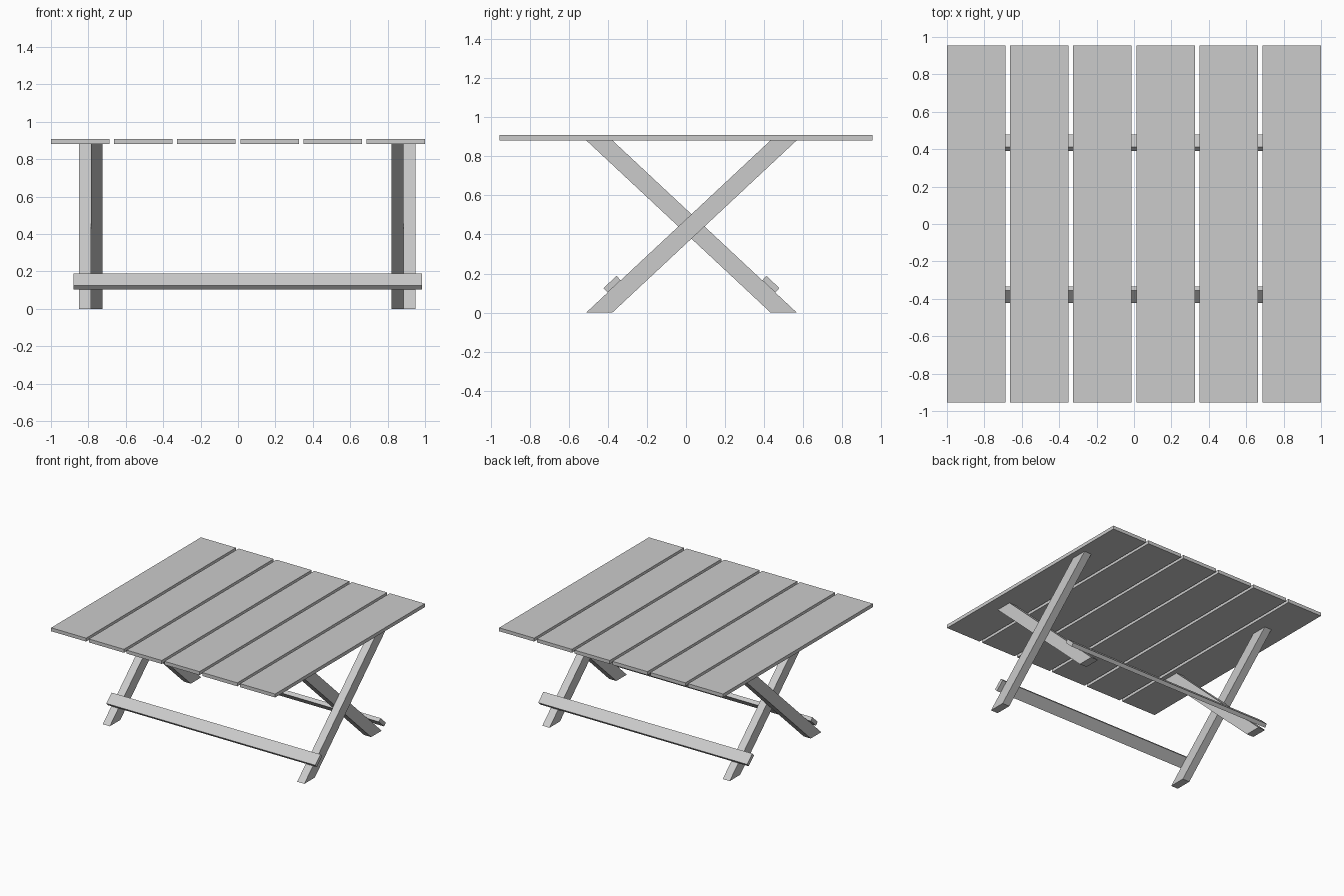
import bpy, bmesh
from mathutils import Vector

if "Cube" in bpy.data.objects:
    bpy.data.objects.remove(bpy.data.objects["Cube"])


def prism(name, profile, x0, x1):
    """Extrude a (y, z) profile along x."""
    bm = bmesh.new()
    face = bm.faces.new([bm.verts.new((x0, y, z)) for y, z in profile])
    ext = bmesh.ops.extrude_face_region(bm, geom=[face])
    verts = [g for g in ext["geom"] if isinstance(g, bmesh.types.BMVert)]
    bmesh.ops.translate(bm, verts=verts, vec=(x1 - x0, 0, 0))
    bmesh.ops.recalc_face_normals(bm, faces=bm.faces)
    mesh = bpy.data.meshes.new(name)
    bm.to_mesh(mesh)
    bm.free()
    obj = bpy.data.objects.new(name, mesh)
    bpy.context.collection.objects.link(obj)
    return obj


TOP_Z = 0.88        # underside of the table top
MID_Y = 0.028       # where the crossed legs mirror
mirror = lambda profile: [(2 * MID_Y - y, z) for y, z in profile]

# Table top: six planks
width, count = 0.313, 6
pitch = (2 - width) / (count - 1)
plank = [(-0.955, TOP_Z), (0.955, TOP_Z), (0.955, 0.908), (-0.955, 0.908)]
for i in range(count):
    x = -1 + i * pitch
    prism(f"top_plank_{i + 1}", plank, x, x + width)

# Crossed legs: slanted bars cut flat at floor and table top
leg = [(-0.511, 0), (-0.377, 0), (0.565, TOP_Z), (0.431, TOP_Z)]
prism("front_leg_left", leg, -0.85, -0.787)
prism("front_leg_right", leg, 0.886, 0.95)
prism("back_leg_left", mirror(leg), -0.787, -0.725)
prism("back_leg_right", mirror(leg), 0.822, 0.886)

# Stretchers: boards lying on the outer face of each leg pair
along = Vector((0.942, TOP_Z)).normalized()
out = Vector((-along.y, along.x))
start = Vector((-0.511, 0)) + along * 0.151
board = [start, start + along * 0.091,
         start + along * 0.091 + out * 0.031, start + out * 0.031]
board = [tuple(p) for p in board]
prism("front_stretcher", board, -0.88, 0.985)
prism("back_stretcher", mirror(board), -0.88, 0.985)
